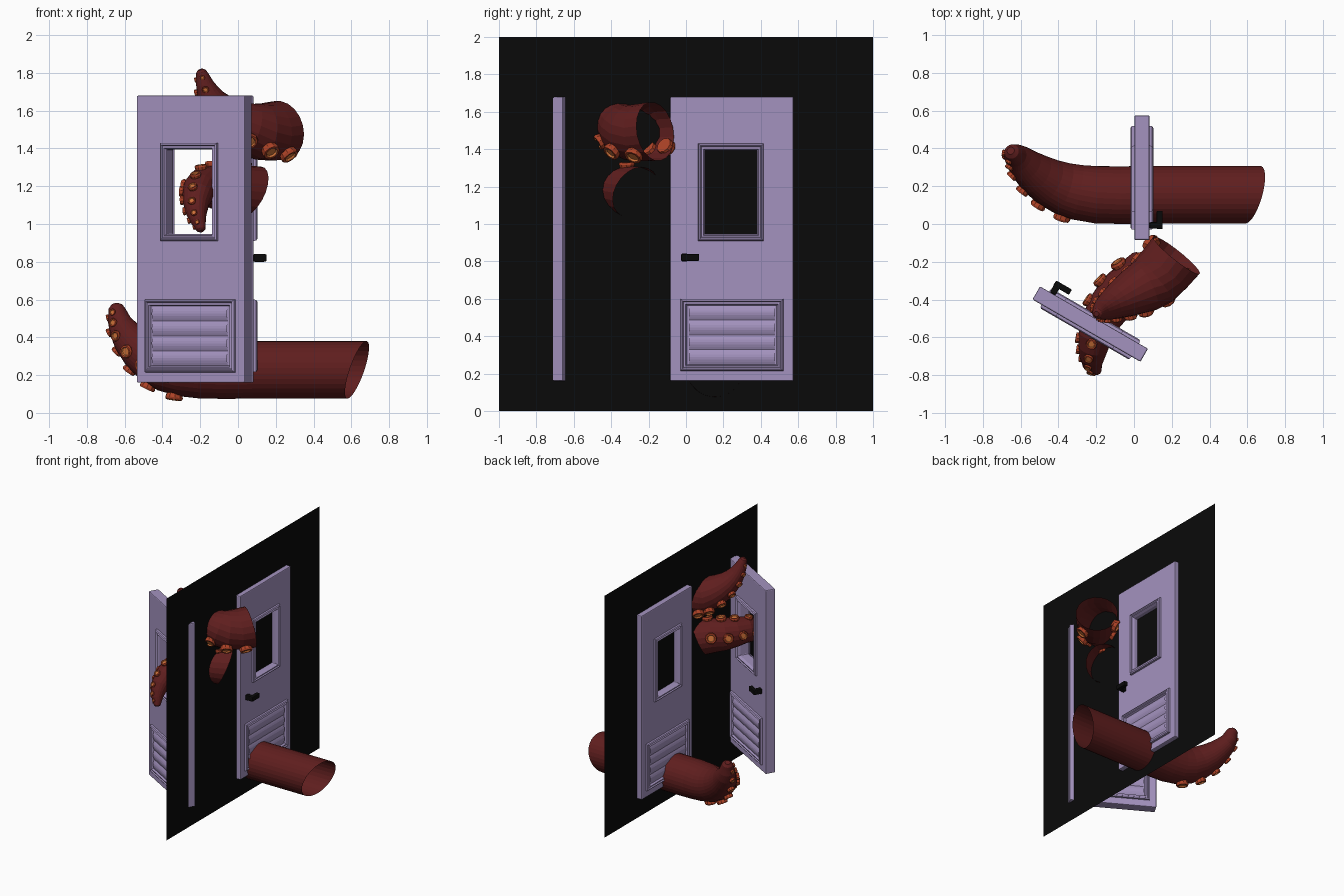
import bpy, bmesh, math
from mathutils import Vector, Matrix

if "Cube" in bpy.data.objects:
    bpy.data.objects.remove(bpy.data.objects["Cube"])


def material(name, rgb):
    m = bpy.data.materials.new(name)
    m.diffuse_color = (*rgb, 1)
    m.use_nodes = True
    m.node_tree.nodes["Principled BSDF"].inputs["Base Color"].default_value = m.diffuse_color
    return m


LILAC = material("lilac_paint", (0.37, 0.29, 0.52))
BLACK = material("black", (0.003, 0.003, 0.003))
SKIN = material("dark_red_skin", (0.115, 0.013, 0.013))
RIM = material("sucker_rim", (0.42, 0.055, 0.02))
CUP = material("sucker_cup", (0.62, 0.17, 0.04))


def finish(bm, name, mats, bevel=0, recalc=True):
    if recalc:
        bmesh.ops.recalc_face_normals(bm, faces=bm.faces[:])
    me = bpy.data.meshes.new(name)
    bm.to_mesh(me)
    bm.free()
    for m in mats:
        me.materials.append(m)
    ob = bpy.data.objects.new(name, me)
    bpy.context.collection.objects.link(ob)
    if bevel:
        mod = ob.modifiers.new("soft_edges", "BEVEL")
        mod.width, mod.segments, mod.limit_method = bevel, 2, 'ANGLE'
    return ob


def bridge(bm, a, b, mat=0):
    n = len(a)
    for i in range(n):
        f = bm.faces.new((a[i], a[(i + 1) % n], b[(i + 1) % n], b[i]))
        f.material_index = mat


def box(bm, lo, hi):
    c = [(a + b) / 2 for a, b in zip(lo, hi)]
    d = [abs(b - a) for a, b in zip(lo, hi)]
    bmesh.ops.create_cube(bm, size=1, matrix=Matrix.Translation(c) @ Matrix.Diagonal((*d, 1)))


# ---------- doors: x = thickness, distance u from hinge runs along s*y ----------
T = 0.04
WINDOW = (0.16, 0.51, 0.91, 1.43)
PANEL = (0.055, 0.605, 0.215, 0.60)
MOULDING = [(0, 0), (0.002, 0.014), (0.011, 0.02), (0.017, 0.011), (0.028, 0.016), (0.036, -0.002)]


def frame(bm, rect, s, side):
    u0, u1, z0, z1 = rect
    loops = []
    for i, h in MOULDING:
        pts = [(u0 + i, z0 + i), (u1 - i, z0 + i), (u1 - i, z1 - i), (u0 + i, z1 - i)]
        loops.append([bm.verts.new((side * (T + h), s * u, z)) for u, z in pts])
    for a, b in zip(loops, loops[1:]):
        bridge(bm, a, b)


def make_door(prefix, hinge, angle, s):
    parts = []
    # slab with a window opening
    bm = bmesh.new()
    us, zs = [0, 0.195, 0.48, 0.66], [0.16, 0.945, 1.395, 1.68]
    grid = [[bm.verts.new((-T, s * u, z)) for z in zs] for u in us]
    for i in range(3):
        for j in range(3):
            if (i, j) != (1, 1):
                bm.faces.new((grid[i][j], grid[i + 1][j], grid[i + 1][j + 1], grid[i][j + 1]))
    ext = bmesh.ops.extrude_face_region(bm, geom=bm.faces[:], use_keep_orig=True)
    for v in ext["geom"]:
        if isinstance(v, bmesh.types.BMVert):
            v.co.x = T
    parts.append(finish(bm, prefix + "_slab", [LILAC], 0.007))
    # mouldings on both sides
    for name, rect in (("window_frame", WINDOW), ("vent_frame", PANEL)):
        bm = bmesh.new()
        for side in (-1, 1):
            frame(bm, rect, s, side)
        parts.append(finish(bm, f"{prefix}_{name}", [LILAC]))
    # wavy vent slats on both sides
    bm = bmesh.new()
    u0, u1, z0, z1 = 0.1, 0.56, 0.25, 0.565
    for side in (-1, 1):
        prev = None
        for k in range(25):
            z = z0 + (z1 - z0) * k / 24
            h = 0.001 + 0.011 * abs(math.sin(math.pi * k / 6))
            row = [bm.verts.new((side * (T + h), s * u, z)) for u in (u0, u1)]
            if prev:
                bm.faces.new((prev[0], prev[1], row[1], row[0]))
            prev = row
        edge = [f for f in bm.faces]
        for f in edge:
            f.normal_update()
            if f.normal.x * side < 0:
                f.normal_flip()
    parts.append(finish(bm, prefix + "_vent_slats", [LILAC], recalc=False))
    # lever handle on the +x side
    bm = bmesh.new()
    box(bm, (T, s * 0.565, 0.8), (T + 0.06, s * 0.6, 0.842))
    box(bm, (T + 0.038, s * 0.505, 0.802), (T + 0.07, s * 0.602, 0.84))
    parts.append(finish(bm, prefix + "_handle", [BLACK], 0.006))
    for p in parts:
        p.location = hinge
        p.rotation_euler.z = angle


make_door("closed_door", (0.042, 0.575, 0), 0, -1)
make_door("open_door", (0.054, -0.695, 0), math.radians(60), 1)

# ---------- black doorway sheet ----------
bm = bmesh.new()
bm.faces.new([bm.verts.new((0.045, y, z)) for y, z in ((-1, 0), (1, 0), (1, 2), (-1, 2))])
finish(bm, "dark_doorway", [BLACK], recalc=False)


# ---------- tentacles ----------
def spline(pts, t):
    """Catmull-Rom through (x, y, z, r) points; t in segment units."""
    i = min(int(t), len(pts) - 2)
    f = t - i
    p1, p2 = Vector(pts[i]), Vector(pts[i + 1])
    p0 = Vector(pts[i - 1]) if i else 2 * p1 - p2
    p3 = Vector(pts[i + 2]) if i + 2 < len(pts) else 2 * p2 - p1
    return 0.5 * (2 * p1 + (p2 - p0) * f + (2 * p0 - 5 * p1 + 4 * p2 - p3) * f * f
                  + (3 * p1 - p0 - 3 * p2 + p3) * f ** 3)


def frame_at(pts, t, face):
    q = spline(pts, t)
    a, b = spline(pts, max(t - 0.05, 0)), spline(pts, min(t + 0.05, len(pts) - 1))
    tan = (b - a).to_3d().normalized()
    d = (face - tan * face.dot(tan)).normalized()
    return q.to_3d(), q.w, tan, d, tan.cross(d)


def tentacle(name, pts, face, start, count, spread, end_normal, sides=20):
    face, end_normal = Vector(face), Vector(end_normal)
    last = len(pts) - 1
    bm = bmesh.new()
    rings = []
    steps = last * 2
    for k in range(steps + 1):
        c, r, tan, d, e = frame_at(pts, k * last / steps, face)
        ring = []
        for j in range(sides):
            a = 2 * math.pi * j / sides
            o = (d * math.cos(a) + e * math.sin(a)) * r
            if k == 0:      # slanted open end
                o -= tan * (o.dot(end_normal) / tan.dot(end_normal))
            ring.append(bm.verts.new(c + o))
        rings.append(ring)
    for ang in (35, 65):    # rounded tip
        a = math.radians(ang)
        rings.append([bm.verts.new(c + (v.co - c) * math.cos(a) + tan * r * math.sin(a))
                      for v in rings[steps]])
    for a, b in zip(rings, rings[1:]):
        bridge(bm, a, b)
    bm.faces.new(rings[-1])
    finish(bm, name, [SKIN])

    # two rows of suckers, shrinking to the tip
    bm = bmesh.new()
    for row in (-1, 1):
        for k in range(count):
            t = start + (last - 0.08 - start) * (k + 0.2 * (row > 0)) / (count - 0.8)
            c, r, tan, d, e = frame_at(pts, min(t, last), face)
            n = d * math.cos(spread) + e * math.sin(spread) * row
            side = n.cross(tan)
            R = 0.31 * r + 0.003
            loops = []
            for rad, h in ((0.85, -0.35), (1.0, 0.25), (0.9, 0.5), (0.65, 0.5), (0.55, 0.3)):
                loops.append([bm.verts.new(c + n * (r + h * R) + (tan * math.cos(a) + side * math.sin(a)) * rad * R)
                              for a in (2 * math.pi * j / 10 for j in range(10))])
            for i in range(4):
                bridge(bm, loops[i], loops[i + 1], 1 if i == 3 else 0)
            bm.faces.new(loops[-1]).material_index = 1
            bm.faces.new(loops[0][::-1])
    finish(bm, name + "_suckers", [RIM, CUP])


tentacle("lower_tentacle",
         [(0.63, 0.155, 0.228, 0.152), (0.36, 0.155, 0.228, 0.152), (0.08, 0.155, 0.228, 0.152),
          (-0.2, 0.155, 0.228, 0.152), (-0.38, 0.19, 0.25, 0.138), (-0.52, 0.265, 0.335, 0.11),
          (-0.61, 0.345, 0.445, 0.075), (-0.64, 0.375, 0.535, 0.048)],
         (-0.5, -0.5, -0.65), 3.6, 6, math.radians(35), (1, -0.26, -0.33), 32)

tentacle("upper_tentacle",
         [(0.225, -0.165, 1.495, 0.158), (0.11, -0.295, 1.49, 0.15), (0.0, -0.36, 1.53, 0.125),
          (-0.10, -0.415, 1.61, 0.09), (-0.16, -0.45, 1.70, 0.06), (-0.19, -0.47, 1.79, 0.033)],
         (-0.45, -0.35, -0.8), 0.25, 8, math.radians(50), (0.6, 0.75, 0.15))

tentacle("window_tentacle",
         [(0.07, -0.27, 1.17, 0.14), (-0.08, -0.38, 1.19, 0.125), (-0.18, -0.52, 1.20, 0.1),
          (-0.215, -0.65, 1.15, 0.08), (-0.22, -0.73, 1.06, 0.056), (-0.2, -0.77, 0.985, 0.03)],
         (-0.7, -0.05, 0.6), 0.4, 9, math.radians(40), (0.75, 0.5, -0.4))
